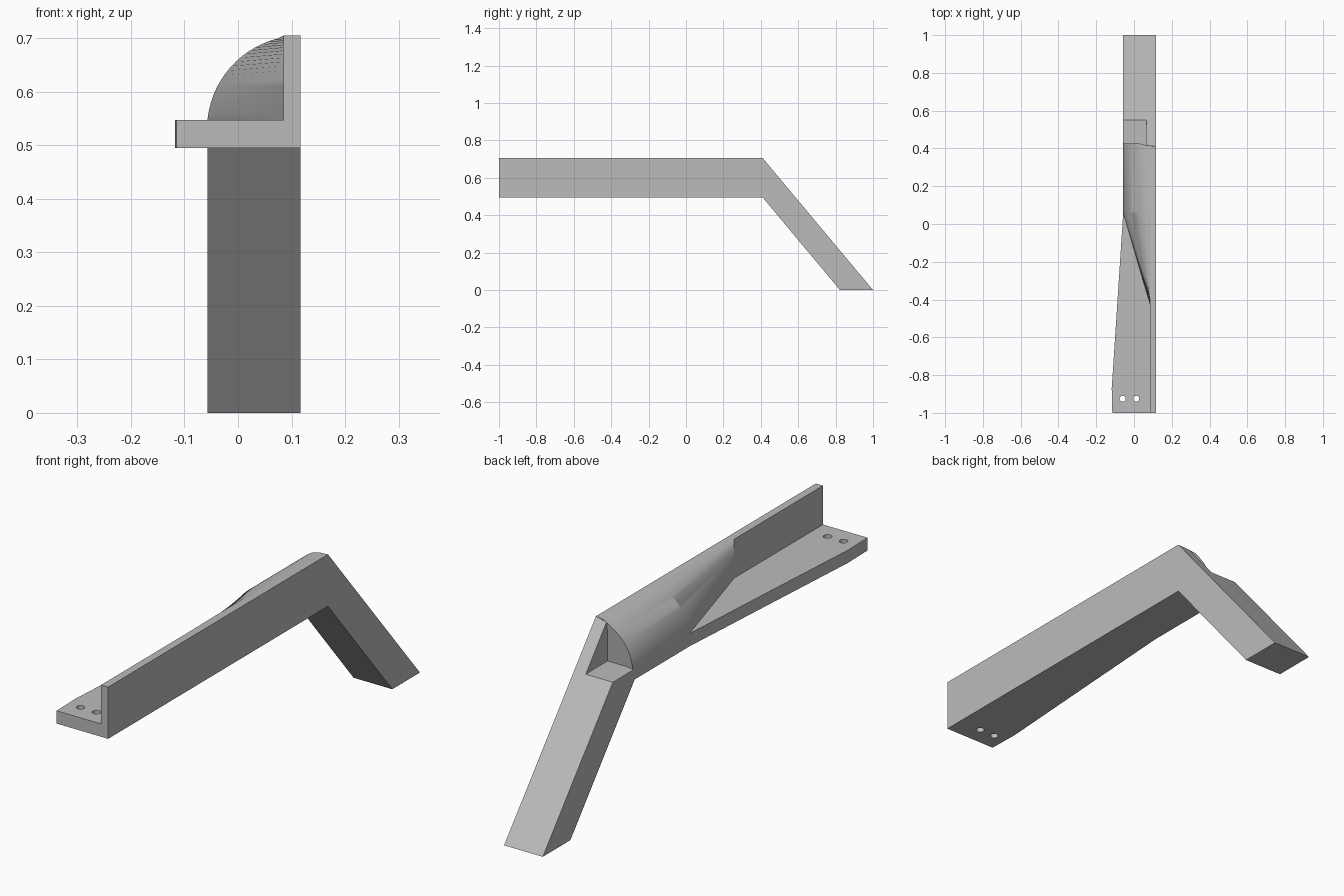
import bpy, bmesh, math

if "Cube" in bpy.data.objects:
    bpy.data.objects.remove(bpy.data.objects["Cube"], do_unlink=True)

grey = bpy.data.materials.new("plain grey")
grey.use_nodes = True
grey.diffuse_color = (0.5, 0.5, 0.5, 1)
grey.node_tree.nodes["Principled BSDF"].inputs["Base Color"].default_value = (0.5, 0.5, 0.5, 1)

RIGHT, LEFT, WALL, FIN = 0.117, -0.057, 0.085, 0.065
BOTTOM, SHELF, TOP, LEDGE = 0.495, 0.547, 0.705, 0.537
BEND, SLOPE = 0.41, 1.195


def loft(name, rings):
    """Skin a list of matching closed rings and cap both ends."""
    bm = bmesh.new()
    loops = [[bm.verts.new(p) for p in ring] for ring in rings]
    n = len(loops[0])
    for a, b in zip(loops, loops[1:]):
        for i in range(n):
            j = (i + 1) % n
            bm.faces.new((a[i], a[j], b[j], b[i]))
    bm.faces.new(loops[0])
    bm.faces.new(loops[-1])
    bmesh.ops.remove_doubles(bm, verts=bm.verts, dist=0.0001)
    bmesh.ops.recalc_face_normals(bm, faces=bm.faces)
    mesh = bpy.data.meshes.new(name)
    bm.to_mesh(mesh)
    bm.free()
    mesh.materials.append(grey)
    obj = bpy.data.objects.new(name, mesh)
    bpy.context.collection.objects.link(obj)
    return obj


def prism(name, profile, x0, x1):
    """Extrude a y-z profile across x."""
    return loft(name, [[(x, y, z) for y, z in profile] for x in (x0, x1)])


# Round gusset outline, from the wall top down to the shelf
RADIUS, ARC_Z, STEPS = 0.175, 0.53, 20
a0 = math.acos((WALL - RIGHT) / RADIUS)
a1 = math.pi - math.asin((SHELF - ARC_Z) / RADIUS)
angles = [a0 + (a1 - a0) * i / STEPS for i in range(STEPS + 1)]
arc = [(RIGHT + RADIUS * math.cos(a), ARC_Z + RADIUS * math.sin(a)) for a in angles]
upright = [(WALL, TOP)] + [(WALL, z) for x, z in arc[1:]]


def section(y, edge, inner):
    outline = [(RIGHT, BOTTOM), (RIGHT, TOP), *inner, (edge, SHELF), (edge, BOTTOM)]
    return [(x, y, z) for x, z in outline]


# Angle rail that swells into the round gusset near the bend
end = [(x, BEND if z == BOTTOM or x == RIGHT else min(0.425, BEND + (TOP - z) / SLOPE), z)
       for x, y, z in section(BEND, arc[-1][0], arc)]
rail = loft("angle_rail", [
    section(-1, -0.115, upright),
    section(-0.87, -0.118, upright),
    section(-0.43, -0.089, upright),
    section(0.06, arc[-1][0], arc),
    end,
])

# Two screw holes through the shelf
for x in (-0.06, 0.012):
    circle = [(x + 0.016 * math.cos(t * math.pi / 12), -0.925 + 0.016 * math.sin(t * math.pi / 12))
              for t in range(24)]
    cutter = loft("hole_cutter", [[(cx, cy, z) for cx, cy in circle] for z in (0.45, 0.6)])
    cutter.hide_render = True
    bpy.context.view_layer.objects.active = rail
    cut = rail.modifiers.new("screw_hole", "BOOLEAN")
    cut.operation, cut.solver, cut.object = "DIFFERENCE", "EXACT", cutter
    bpy.ops.object.modifier_apply(modifier=cut.name)
    bpy.data.objects.remove(cutter, do_unlink=True)

# Sloping leg with a flat ledge under the gusset end
ledge_y = BEND + (TOP - LEDGE) / SLOPE
prism("sloping_leg", [(BEND, BOTTOM), (BEND, LEDGE), (ledge_y, LEDGE), (1, 0), (0.823, 0)],
      LEFT, RIGHT)

# Fin that carries the slope up to the wall top
fin_z = ARC_Z + math.sqrt(RADIUS ** 2 - (RIGHT - FIN) ** 2)
loft("leg_fin", [
    [(x, BEND, LEDGE), (x, BEND, z), (x, BEND + (TOP - z) / SLOPE + 0.0005, z), (x, ledge_y, LEDGE)]
    for x, z in ((FIN, fin_z), (RIGHT, TOP))
])

# Smooth the round gusset, keep the edges crisp
bpy.ops.object.select_all(action="DESELECT")
rail.select_set(True)
bpy.context.view_layer.objects.active = rail
bpy.ops.object.shade_smooth_by_angle(angle=math.radians(20))
